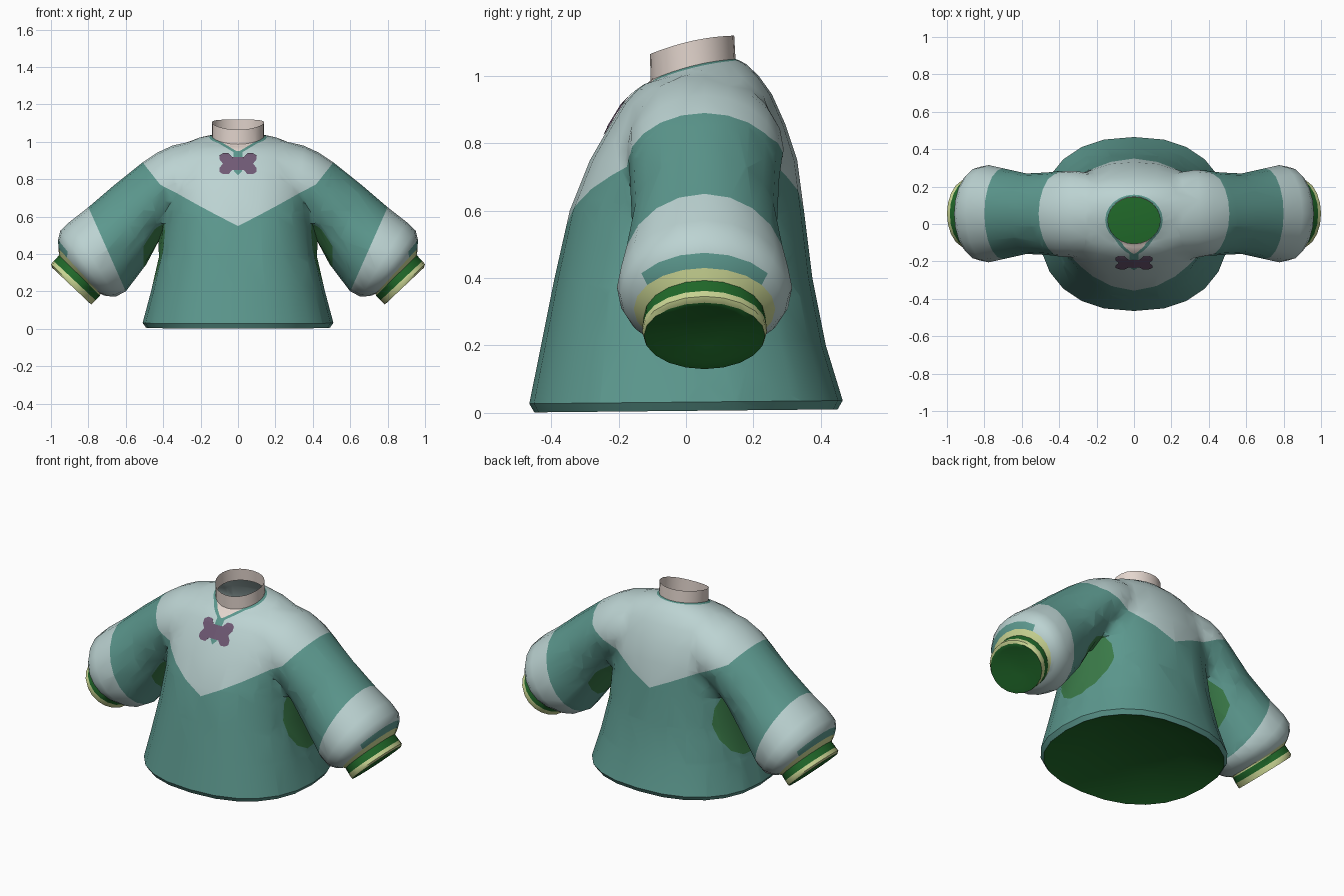
import bpy, bmesh, math

if "Cube" in bpy.data.objects:
    bpy.data.objects.remove(bpy.data.objects["Cube"])

TEAL, PALE, SKIN, YELLOW, GREEN, PATCH, MAUVE = range(7)


def srgb(r, g, b):
    return tuple(((c / 255 + 0.055) / 1.055) ** 2.4 for c in (r, g, b)) + (1,)


mats = []
for name, col in [("teal_knit", (92, 152, 142)), ("pale_knit", (188, 211, 210)),
                  ("neck_lining", (228, 214, 206)), ("yellow_stripe", (203, 214, 148)),
                  ("dark_green", (32, 104, 41)), ("underarm_green", (58, 122, 72)),
                  ("mauve_bow", (111, 89, 116))]:
    m = bpy.data.materials.new(name)
    m.diffuse_color = srgb(*col)
    m.use_nodes = True
    m.node_tree.nodes["Principled BSDF"].inputs["Base Color"].default_value = m.diffuse_color
    mats.append(m)


def make_object(name, bm):
    me = bpy.data.meshes.new(name)
    bm.to_mesh(me)
    bm.free()
    for m in mats:
        me.materials.append(m)
    ob = bpy.data.objects.new(name, me)
    bpy.context.collection.objects.link(ob)
    return ob


def loft(name, rings, bands, caps):
    """Skin rings of points; bands(i, j) gives the colour of each face."""
    bm = bmesh.new()
    vs = [[bm.verts.new(p) for p in ring] for ring in rings]
    n = len(vs[0])
    for i in range(len(vs) - 1):
        for j in range(n):
            k = (j + 1) % n
            f = bm.faces.new((vs[i][j], vs[i][k], vs[i + 1][k], vs[i + 1][j]))
            f.material_index = bands(i, j)
    for ring, col in zip((vs[0], vs[-1]), caps):
        bm.faces.new(ring).material_index = col
    bmesh.ops.recalc_face_normals(bm, faces=bm.faces)
    return make_object(name, bm)


# Body: z, half width, front y, back y, z rise per y, z bulge at the sides
BODY = [(0.09, .28, -.25, .25, 0, 0), (0.006, .492, -.45, .45, .01, 0),
        (.032, .51, -.465, .465, .01, 0),
        (.20, .465, -.43, .415, 0, 0), (.40, .42, -.39, .375, 0, 0),
        (.60, .395, -.345, .35, 0, 0), (.75, .40, -.285, .33, 0, 0),
        (.85, .40, -.23, .295, .02, 0), (.93, .375, -.185, .255, .06, 0),
        (.975, .31, -.15, .215, .12, 0), (1.0, .22, -.125, .178, .2, .008),
        (1.007, .154, -.114, .157, .25, .012), (1.013, .14, -.105, .147, .25, .012),
        (1.088, .14, -.107, .143, .22, .012)]
SEG = 24


def power(v, e):
    return math.copysign(abs(v) ** e, v)


def body_ring(z, rx, yf, yb, tilt, bulge):
    ring = []
    e = .86 if z < .9 else .9 if z < .98 else 1
    for j in range(SEG):
        a = math.tau * j / SEG - math.pi / 2
        s = power(math.sin(a), e)
        y = (yf + yb) / 2 + (yb - yf) / 2 * s
        ring.append((rx * power(math.cos(a), e), y, z + tilt * y + bulge * (1 - s * s)))
    return ring


body = loft("sweater", [body_ring(*r) for r in BODY],
            lambda i, j: GREEN if i < 1 else SKIN if i == 12 else TEAL,
            (GREEN, SKIN))

# Sleeve: upper x, z, lower x, z, half depth
SLEEVE = [(.13, 1.022, .15, .62, .17), (.25, 1.008, .24, .60, .225),
          (.35, .98, .31, .585, .235), (.43, .943, .365, .555, .229),
          (.51, .89, .41, .49, .221), (.66, .77, .49, .345, .215),
          (.80, .65, .60, .20, .243), (.90, .572, .655, .172, .26),
          (.95, .525, .70, .175, .25), (.962, .475, .72, .18, .232),
          (.96, .43, .735, .187, .21), (.957, .393, .738, .178, .18),
          (.985, .362, .762, .153, .184), (1.0, .346, .777, .137, .185),
          (.994, .327, .785, .13, .18), (.975, .316, .805, .148, .15),
          (.912, .268, .845, .2, .05)]
SLEEVE_COL = [TEAL] * 6 + [PALE] * 4 + [YELLOW, GREEN, YELLOW, YELLOW, GREEN, GREEN]
SN = 20


def sleeve_ring(s, ux, uz, lx, lz, w):
    ring = []
    for j in range(SN):
        a = math.tau * j / SN
        t = math.cos(a)
        ring.append((s * ((ux + lx) / 2 + t * (ux - lx) / 2), .055 + w * math.sin(a),
                     (uz + lz) / 2 + t * (uz - lz) / 2))
    return ring


def sleeve_band(i, j):
    # teal arch on the upper side, next to the cuff
    if i == 9 and math.cos(math.tau * (j + .5) / SN) > .5:
        return TEAL
    return SLEEVE_COL[i]


for s in (-1, 1):
    sleeve = loft("sleeve_cutter", [sleeve_ring(s, *r) for r in SLEEVE],
                  sleeve_band, (TEAL, GREEN))
    mod = body.modifiers.new("join", 'BOOLEAN')
    mod.operation, mod.solver, mod.object = 'UNION', 'EXACT', sleeve
    bpy.context.view_layer.objects.active = body
    bpy.ops.object.modifier_apply(modifier=mod.name)
    bpy.data.objects.remove(sleeve)

bm = bmesh.new()
bm.from_mesh(body.data)


# Soften the seam where the sleeves join the shoulders
def in_zone(v):
    return .16 < abs(v.co.x) < .53 and .36 < v.co.z < 1.03


bmesh.ops.remove_doubles(bm, verts=[v for v in bm.verts if in_zone(v)], dist=.02)
bm.normal_update()
seam = {v for e in bm.edges if e.is_manifold and not e.is_convex and e.calc_face_angle() > .25
        for v in e.verts if in_zone(v)}
outer = {e.other_vert(v) for v in seam for e in v.link_edges}
outer = {v for v in outer if in_zone(v) and v.co.z < .93} - seam
for _ in range(3):
    for group, factor in ((seam, .4), (outer, .2)):
        bmesh.ops.smooth_vert(bm, verts=list(group), factor=factor,
                              use_axis_x=True, use_axis_y=True, use_axis_z=True)
bm.normal_update()

# Open the neck
top = [f for f in bm.faces if f.normal.z > .8 and all(v.co.z > 1.05 for v in f.verts)]
bmesh.ops.delete(bm, geom=top, context='FACES')


def cut(co, no, test):
    faces = [f for f in bm.faces if test(f.calc_center_median())]
    geom = set(faces)
    for f in faces:
        geom.update(f.edges)
        geom.update(f.verts)
    bmesh.ops.bisect_plane(bm, geom=list(geom), dist=1e-5, plane_co=co, plane_no=no)


# Underarm patch: an oval seen from the side, kept close to the armpit
PC = [(math.cos(a), math.sin(a)) for a in (math.tau * (k + .5) / 14 for k in range(14))]
PY, PZ, RY, RZ = .05, .425, .185, .21


def in_patch(c):
    ax = abs(c.x)
    return (.3 < ax < .505 and (ax - .5) * .83 + (c.z - .45) * .55 < 0 and
            all((c.y - PY) / RY * p + (c.z - PZ) / RZ * q < .985 for p, q in PC))


# Cut the colour borders: yoke, neckline, underarm patches
cut((0, 0, 0), (1, 0, 0), lambda c: abs(c.x) < .3)
for s in (-1, 1):
    side = lambda c: c.x * s > 0
    cut((0, -.35, .55), (-.5 * s, -.07, 1), lambda c: side(c) and c.z > .4)
    cut((.51 * s, 0, .89), (-1.27 * s, 0, 1), lambda c: side(c) and c.z > .5)
    for z in (.945, .93):
        cut((0, 0, z), (-.6 * s, 0, 1),
            lambda c: side(c) and c.y < .02 and c.z > .85 and abs(c.x) < .3)
    near = lambda c: side(c) and .25 < abs(c.x) < .62 and abs(c.y - .05) < .38 and .05 < c.z < .8
    cut((.505 * s, 0, 0), (1, 0, 0), near)
    cut((.5 * s, 0, .45), (.83 * s, 0, .55), near)
    for p, q in PC:
        co = (0, PY + .985 * RY * p, PZ + .985 * RZ * q)
        cut(co, (0, p / RY, q / RZ), near)

for f in bm.faces:
    c = f.calc_center_median()
    ax = abs(c.x)
    if f.material_index != TEAL or ax > .8:
        continue
    neck_v = c.z - .6 * ax
    # narrow teal edging right at the collar
    edging = ax < .16 and c.z > .98 and math.hypot(ax / .154, (c.y - .021) / .137) < 1.0
    if c.y < .02 and neck_v > .945 and ax < .16:
        f.material_index = SKIN
    elif edging or (c.y < .02 and neck_v > .93 and ax < .14):
        f.material_index = TEAL
    elif c.z > .55 + .5 * ax + .07 * (c.y + .35) and c.z > .89 + 1.27 * (ax - .51):
        f.material_index = PALE
    elif in_patch(c):
        f.material_index = PATCH
bm.to_mesh(body.data)
bm.free()

bpy.ops.object.select_all(action='DESELECT')
body.select_set(True)
bpy.context.view_layer.objects.active = body
bpy.ops.object.shade_smooth_by_angle(angle=math.radians(45))
# Crisp hem edge
for e in body.data.edges:
    if all(.02 < body.data.vertices[i].co.z < .045 for i in e.vertices):
        e.use_edge_sharp = True


# Thin plates laid on the chest
def plate(name, outline, centre, col, lift):
    bm = bmesh.new()
    mid = bm.verts.new((centre[0], -.6, centre[1]))
    rim = [bm.verts.new((x, -.6, z)) for x, z in outline]
    for a, b in zip(rim, rim[1:] + rim[:1]):
        bm.faces.new((mid, a, b)).material_index = col
    bmesh.ops.subdivide_edges(bm, edges=bm.edges, cuts=3, use_grid_fill=True)
    bmesh.ops.recalc_face_normals(bm, faces=bm.faces)
    bm.normal_update()
    if sum(f.normal.y for f in bm.faces) > 0:
        bmesh.ops.reverse_faces(bm, faces=bm.faces)
    ob = make_object(name, bm)
    mod = ob.modifiers.new("lay_on", 'SHRINKWRAP')
    mod.target, mod.wrap_method = body, 'PROJECT'
    mod.use_project_y, mod.use_positive_direction = True, True
    mod.wrap_mode, mod.offset = 'ABOVE_SURFACE', lift


quarter = [(.0, .034), (.03, .034), (.05, .055), (.08, .055), (.098, .044), (.098, .022), (.08, .0)]
half = quarter + [(x, -z) for x, z in quarter[-2::-1]]
bow = half + [(-x, z) for x, z in half[-2:0:-1]]
plate("bow", [(x, .88 + z) for x, z in bow], (0, .88), MAUVE, .006)
plate("placket", [(-.025, .948), (.025, .948), (.02, .84), (0, .82), (-.02, .84)],
      (0, .89), TEAL, .003)
